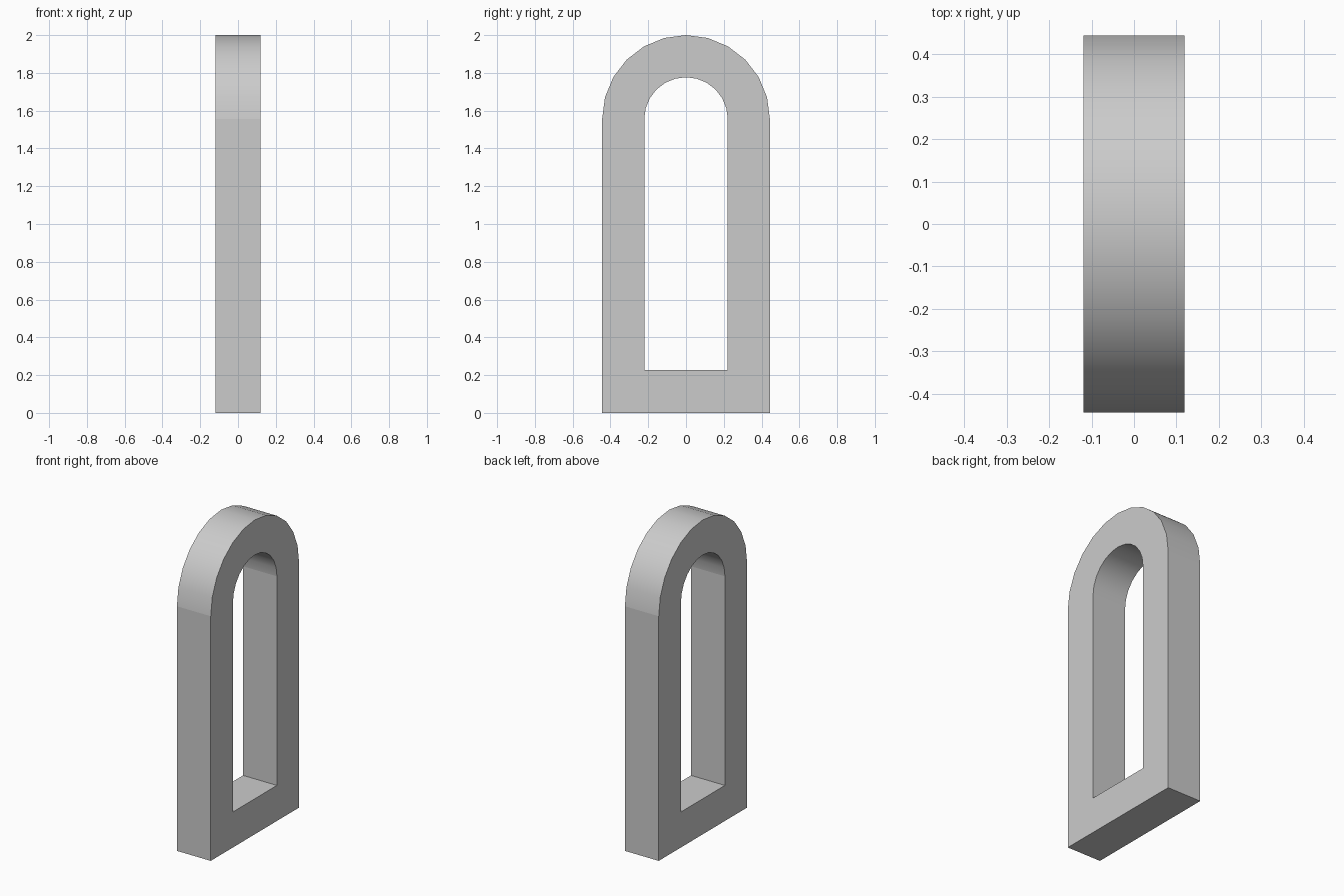
import bpy, bmesh
from math import cos, sin, pi

if "Cube" in bpy.data.objects:
    bpy.data.objects.remove(bpy.data.objects["Cube"])

HALF_DEPTH = 0.119
SPRING = 1.556      # height where the round top starts
ARC_STEPS = 12


def outline(radius, base):
    """Arched outline in the YZ plane: flat base, straight sides, round top."""
    arc = [(radius * cos(pi * i / ARC_STEPS), SPRING + radius * sin(pi * i / ARC_STEPS))
           for i in range(ARC_STEPS + 1)]
    return [(-radius, base), (radius, base)] + arc


bm = bmesh.new()


def ring(points, x):
    return [bm.verts.new((x, y, z)) for y, z in points]


# Outer and inner rims on both faces of the frame
outer, inner = outline(0.444, 0.0), outline(0.221, 0.226)
rings = [ring(outer, HALF_DEPTH), ring(inner, HALF_DEPTH),
         ring(inner, -HALF_DEPTH), ring(outer, -HALF_DEPTH)]

# Join neighbouring rims; only the curved walls are smooth
n = len(outer)
for k in range(4):
    a, b = rings[k], rings[(k + 1) % 4]
    for i in range(n):
        j = (i + 1) % n
        face = bm.faces.new((a[i], a[j], b[j], b[i]))
        face.smooth = k % 2 == 1 and 2 <= i < n - 1

bmesh.ops.recalc_face_normals(bm, faces=bm.faces)
# Crisp borders between the walls and the flat faces
for e in bm.edges:
    e.smooth = all(f.smooth for f in e.link_faces)

mesh = bpy.data.meshes.new("arched_frame")
bm.to_mesh(mesh)
bm.free()
frame = bpy.data.objects.new("arched_frame", mesh)
bpy.context.collection.objects.link(frame)
